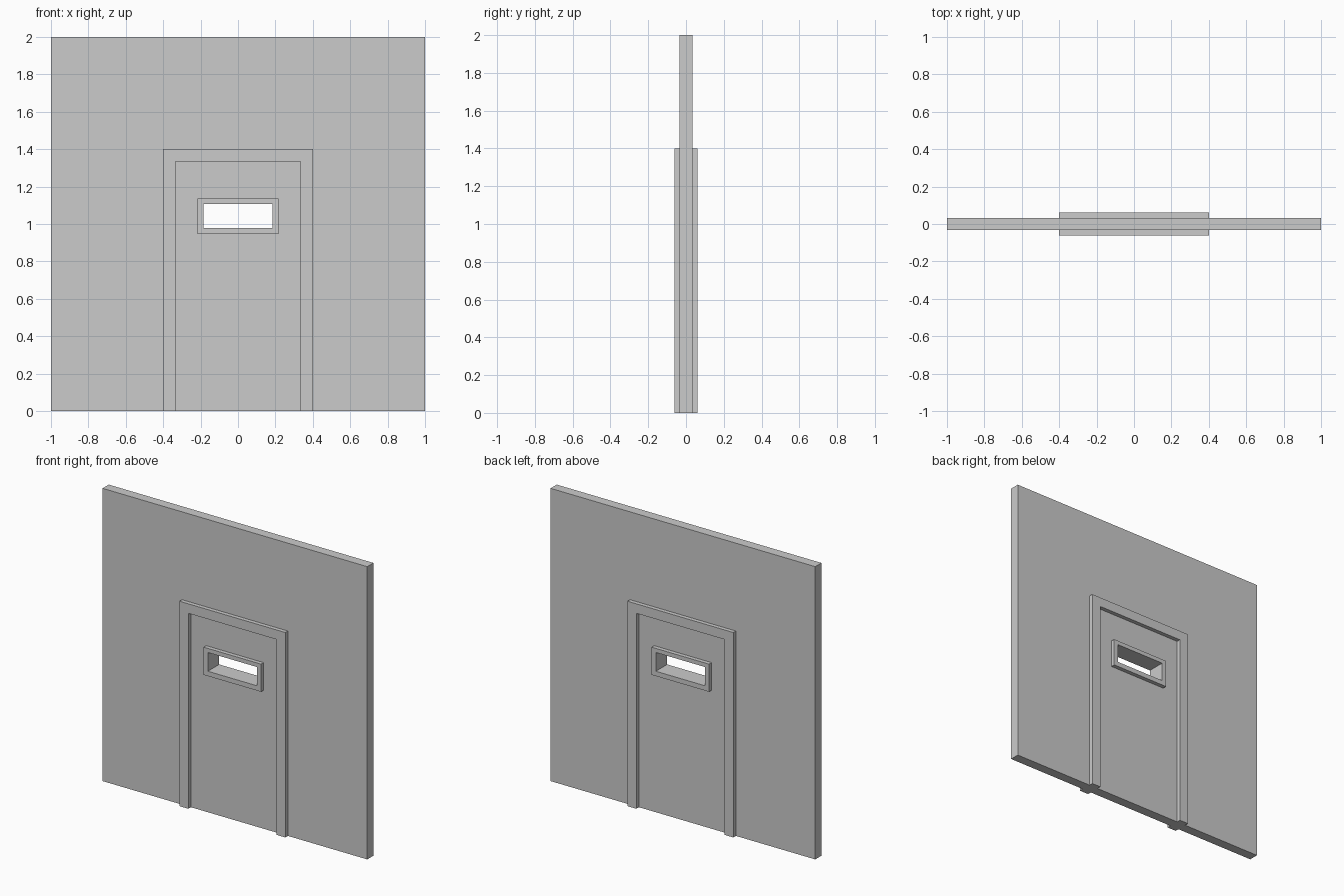
import bpy
import bmesh

if "Cube" in bpy.data.objects:
    bpy.data.objects.remove(bpy.data.objects["Cube"])

WALL_Y, TRIM_Y = 0.0333, 0.061


def rect(half_width, bottom, top):
    # Corner order: up the left side, down the right side
    return [(-half_width, bottom), (-half_width, top), (half_width, top), (half_width, bottom)]


def band(name, outer, inner, y0, y1, closed=True, mirror=False):
    """Solid band between two outlines in the xz plane, from y0 to y1."""
    bm = bmesh.new()
    a = [bm.verts.new((x, y0, z)) for x, z in outer]
    b = [bm.verts.new((x, y0, z)) for x, z in inner]
    n = len(a)
    faces = []
    for i in range(n if closed else n - 1):
        j = (i + 1) % n
        faces.append(bm.faces.new((a[i], a[j], b[j], b[i])))
    ext = bmesh.ops.extrude_face_region(bm, geom=faces, use_keep_orig=True)
    verts = [g for g in ext["geom"] if isinstance(g, bmesh.types.BMVert)]
    bmesh.ops.translate(bm, verts=verts, vec=(0, y1 - y0, 0))
    bmesh.ops.recalc_face_normals(bm, faces=bm.faces)
    mesh = bpy.data.meshes.new(name)
    bm.to_mesh(mesh)
    bm.free()
    obj = bpy.data.objects.new(name, mesh)
    bpy.context.collection.objects.link(obj)
    if mirror:
        mod = obj.modifiers.new("both_sides", "MIRROR")
        mod.use_axis = (False, True, False)
        mod.use_mirror_merge = False
    return obj


opening = rect(0.185, 0.979, 1.107)

# Wall slab with the flush door and its window opening
band("wall_and_door", rect(1.0, 0.0, 2.0), opening, -WALL_Y, WALL_Y)

# Raised door frame, open at the floor, on both faces
band("door_frame", rect(0.4, 0.0, 1.4), rect(0.333, 0.0, 1.335),
     -TRIM_Y, -WALL_Y, closed=False, mirror=True)

# Raised trim around the window, on both faces
band("window_trim", rect(0.217, 0.946, 1.135), opening, -TRIM_Y, -WALL_Y, mirror=True)
